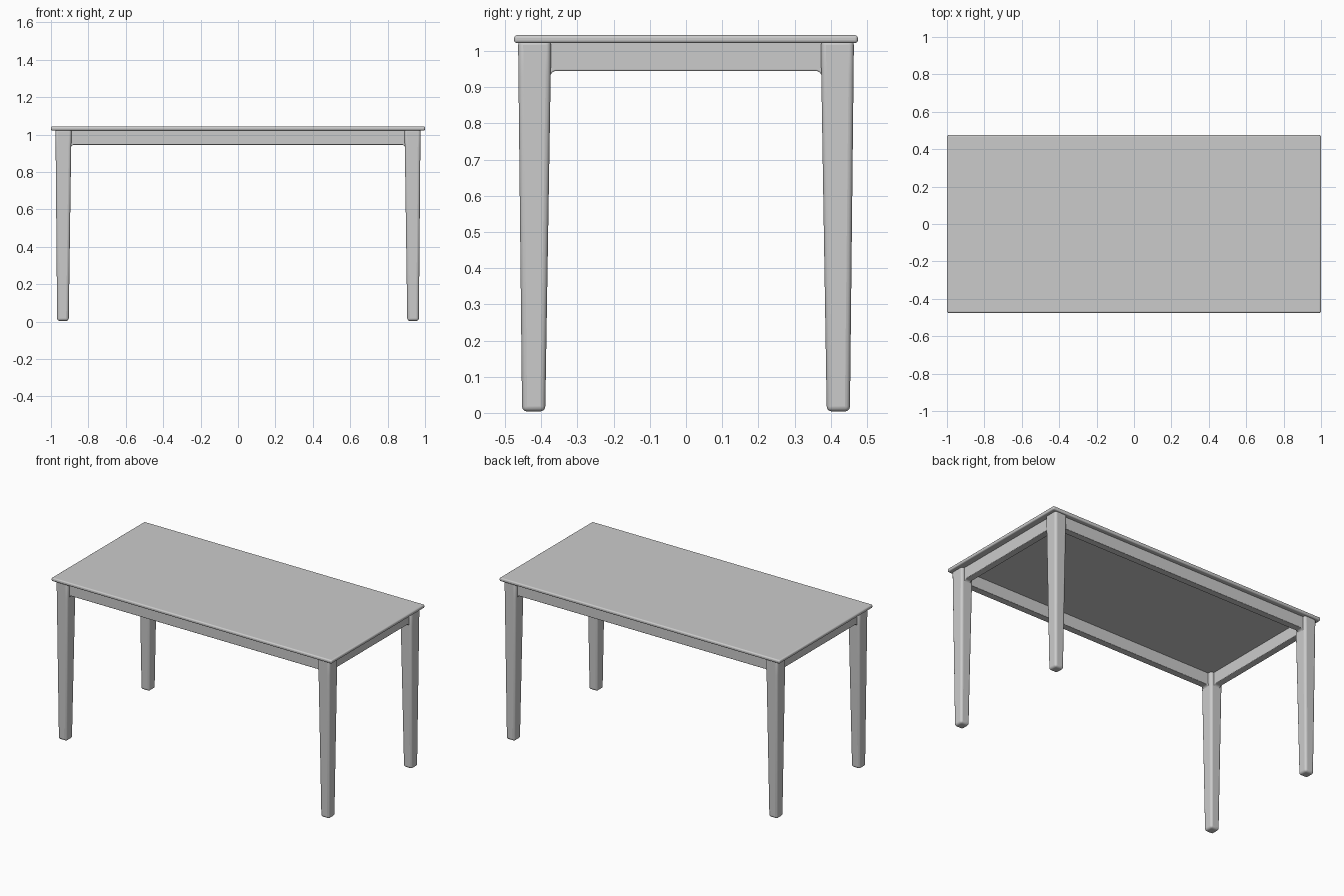
import bpy, bmesh, math
from mathutils import Matrix

if "Cube" in bpy.data.objects:
    bpy.data.objects.remove(bpy.data.objects["Cube"])


def finish(name, bm, bevel):
    bmesh.ops.recalc_face_normals(bm, faces=bm.faces[:])
    mesh = bpy.data.meshes.new(name)
    bm.to_mesh(mesh)
    bm.free()
    ob = bpy.data.objects.new(name, mesh)
    bpy.context.collection.objects.link(ob)
    mod = ob.modifiers.new("Rounded edges", "BEVEL")
    mod.width = bevel
    mod.segments = 4
    mod.limit_method = "ANGLE"
    mod.angle_limit = math.radians(40)
    bpy.ops.object.select_all(action="DESELECT")
    ob.select_set(True)
    bpy.context.view_layer.objects.active = ob
    bpy.ops.object.shade_smooth_by_angle(angle=math.radians(40))
    return ob


def tabletop():
    bm = bmesh.new()
    bmesh.ops.create_cube(bm, size=1, matrix=Matrix.Translation((0, 0, 1.033))
                          @ Matrix.Diagonal((2.0, 0.95, 0.022, 1)))
    finish("tabletop", bm, 0.008)


def leg(name, sx, sy):
    # Tapered square leg: (z, outer x, inner x, outer y, inner y)
    bm = bmesh.new()
    rings = []
    for z, xo, xi, yo, yi in ((0.004, 0.967, 0.905, 0.453, 0.389),
                              (0.93, 0.975, 0.892, 0.463, 0.374),
                              (1.03, 0.976, 0.890, 0.464, 0.373)):
        rings.append([bm.verts.new((sx * x, sy * y, z))
                      for x, y in ((xo, yo), (xi, yo), (xi, yi), (xo, yi))])
    for a, b in zip(rings, rings[1:]):
        for i in range(4):
            j = (i + 1) % 4
            bm.faces.new((a[i], a[j], b[j], b[i]))
    bm.faces.new(rings[0])
    bm.faces.new(rings[-1])
    finish(name, bm, 0.014)


def apron(name, half, inner, outer, along_x, sign):
    # Rail whose lower edge curves down into the legs; half is the clear half span
    r = 0.016
    arc = [(half - r + r * math.sin(t), 0.945 - r + r * math.cos(t))
           for t in (math.radians(22.5 * i) for i in range(5))]
    right = arc + [(half + 0.03, 0.945 - r), (half + 0.03, 1.028)]
    profile = right + [(-u, z) for u, z in reversed(right)]
    bm = bmesh.new()
    loops = []
    for d in (inner, outer):
        loops.append([bm.verts.new((u, sign * d, z) if along_x else (sign * d, u, z))
                      for u, z in profile])
    n = len(profile)
    for i in range(n):
        j = (i + 1) % n
        bm.faces.new((loops[0][i], loops[0][j], loops[1][j], loops[1][i]))
    bm.faces.new(loops[0])
    bm.faces.new(loops[1])
    finish(name, bm, 0.004)


tabletop()

# Four legs
for sx, xname in ((-1, "left"), (1, "right")):
    for sy, yname in ((-1, "front"), (1, "back")):
        leg(f"{yname}_{xname}_leg", sx, sy)

# Four aprons under the top
for s, name in ((-1, "front_apron"), (1, "back_apron")):
    apron(name, 0.893, 0.400, 0.445, True, s)
for s, name in ((-1, "left_apron"), (1, "right_apron")):
    apron(name, 0.375, 0.912, 0.957, False, s)
